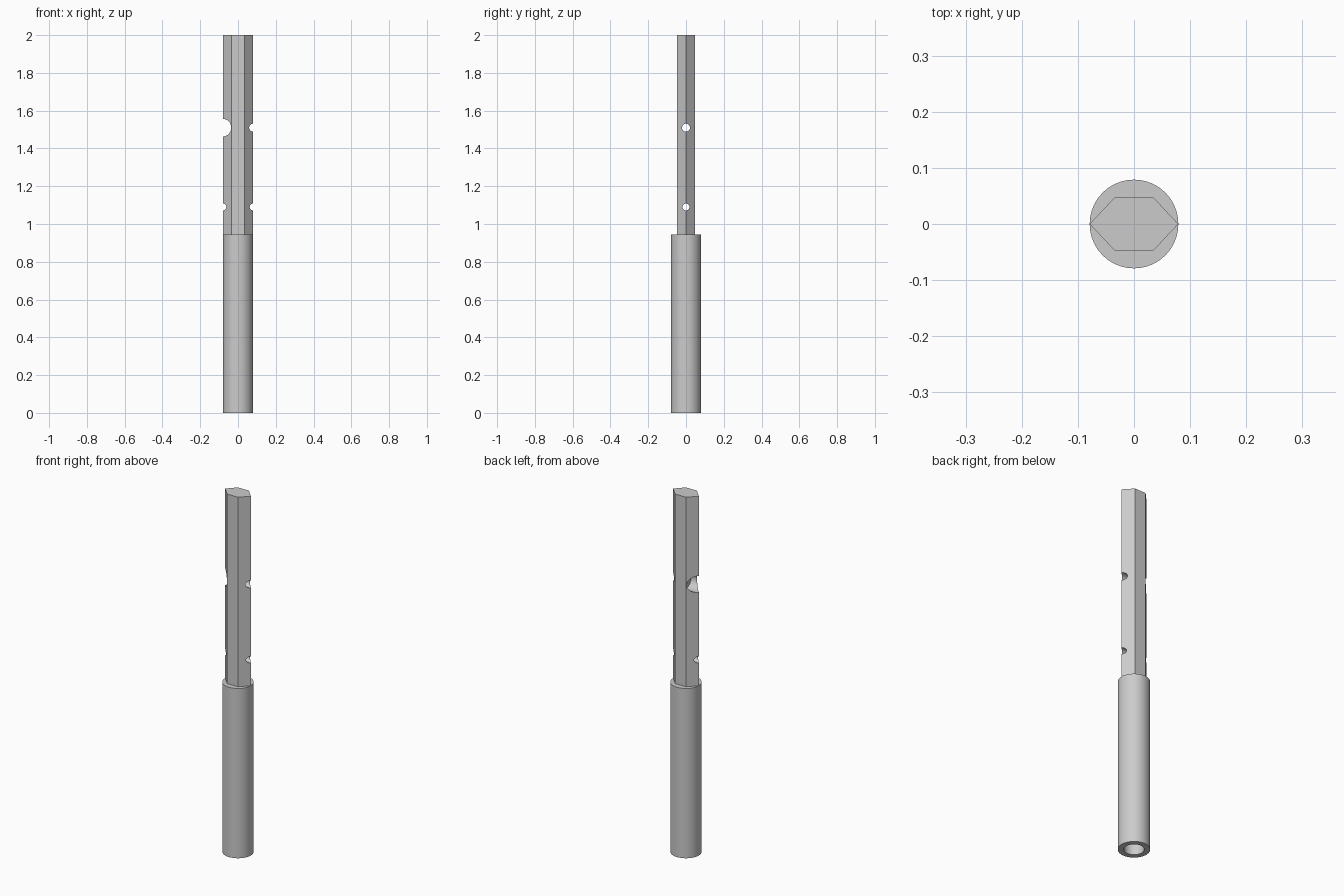
import bpy
import bmesh
import math

cube = bpy.data.objects.get("Cube")
if cube:
    bpy.data.objects.remove(cube, do_unlink=True)

RADIUS = 0.079
SLEEVE_TOP = 0.945

steel = bpy.data.materials.new("grey steel")
steel.use_nodes = True
grey = (0.6, 0.6, 0.6, 1)
steel.diffuse_color = grey
steel.node_tree.nodes["Principled BSDF"].inputs["Base Color"].default_value = grey


def activate(obj):
    bpy.ops.object.select_all(action="DESELECT")
    obj.select_set(True)
    bpy.context.view_layer.objects.active = obj


def extrude_profile(name, points, bottom, top):
    """Closed prism from a flat outline."""
    bm = bmesh.new()
    base = bm.faces.new([bm.verts.new((x, y, bottom)) for x, y in points])
    result = bmesh.ops.extrude_face_region(bm, geom=[base], use_keep_orig=True)
    moved = [v for v in result["geom"] if isinstance(v, bmesh.types.BMVert)]
    bmesh.ops.translate(bm, verts=moved, vec=(0, 0, top - bottom))
    bmesh.ops.recalc_face_normals(bm, faces=bm.faces)
    mesh = bpy.data.meshes.new(name)
    bm.to_mesh(mesh)
    bm.free()
    mesh.materials.append(steel)
    obj = bpy.data.objects.new(name, mesh)
    bpy.context.collection.objects.link(obj)
    return obj


def circle(radius, sides=64):
    return [(radius * math.cos(a), radius * math.sin(a))
            for a in (2 * math.pi * i / sides for i in range(sides))]


def drill(target, name, radius, start, end, height=None):
    """Cut a round hole, upright or sideways along x at the given height."""
    cutter = extrude_profile(name, circle(radius), start, end)
    if height is not None:
        cutter.rotation_euler.y = math.pi / 2
        cutter.location.z = height
    cut = target.modifiers.new(name, "BOOLEAN")
    cut.operation = "DIFFERENCE"
    cut.solver = "EXACT"
    cut.object = cutter
    activate(target)
    bpy.ops.object.modifier_apply(modifier=cut.name)
    bpy.data.objects.remove(cutter, do_unlink=True)


# Round sleeve with a blind bore from below
sleeve = extrude_profile("round_sleeve", circle(RADIUS), 0, SLEEVE_TOP)
drill(sleeve, "bore_cutter", 0.05, -0.1, 0.8)

# Flattened six-sided shaft
flat, depth = 0.034, 0.048
outline = [(RADIUS, 0), (flat, depth), (-flat, depth),
           (-RADIUS, 0), (-flat, -depth), (flat, -depth)]
shaft = extrude_profile("hex_shaft", outline, SLEEVE_TOP, 2)

# Cross holes, with a wide counterbore on one side of the upper one
drill(shaft, "lower_hole_cutter", 0.018, -0.2, 0.2, 1.09)
drill(shaft, "upper_hole_cutter", 0.021, -0.2, 0.2, 1.51)
drill(shaft, "counterbore_cutter", 0.046, -0.2, 0, 1.51)

for part in (sleeve, shaft):
    activate(part)
    bpy.ops.object.shade_smooth_by_angle(angle=math.radians(30))
